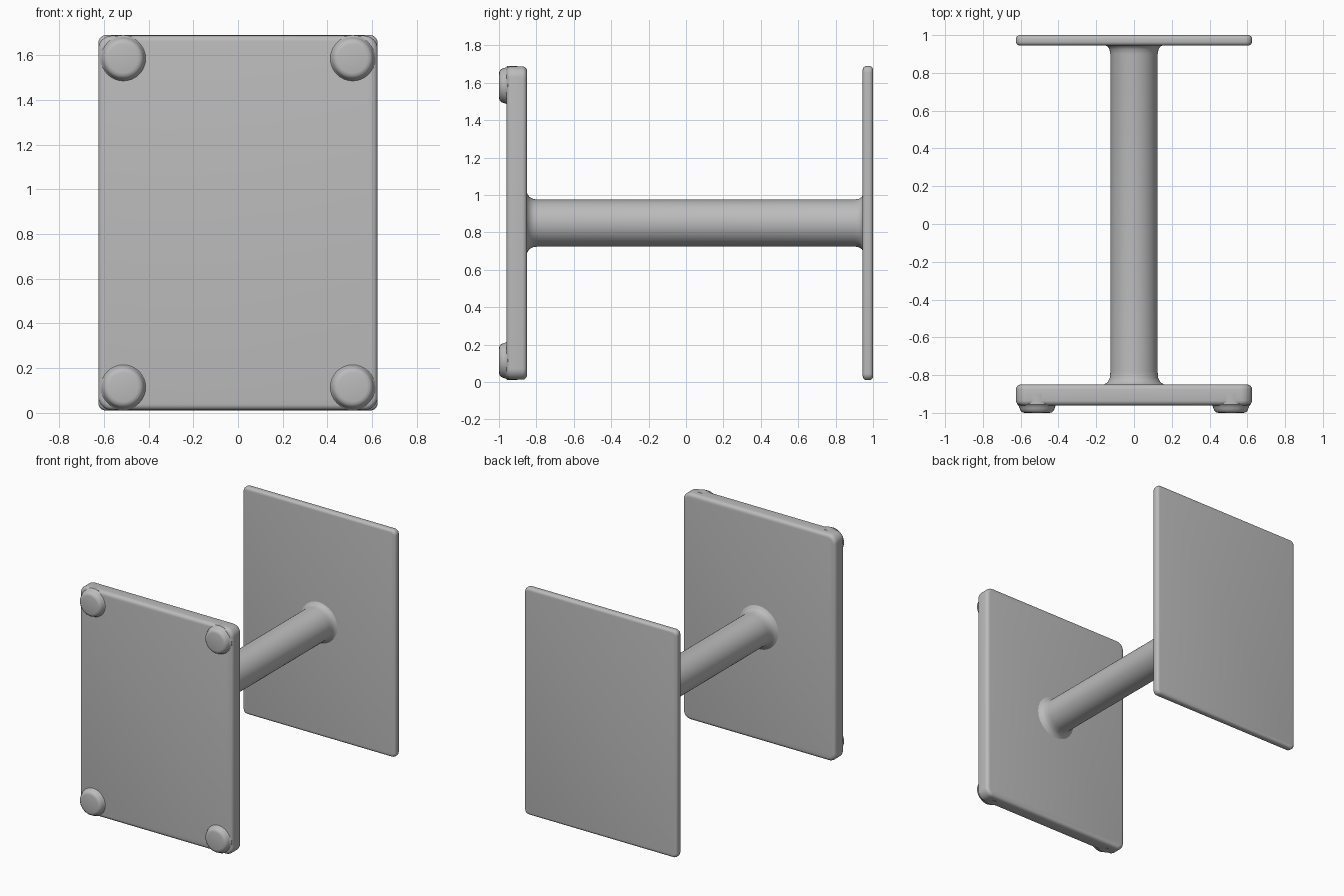
import bpy, bmesh, math
from mathutils import Matrix

if "Cube" in bpy.data.objects:
    bpy.data.objects.remove(bpy.data.objects["Cube"])

MID_Z = 0.85
grey = bpy.data.materials.new("matte grey")
grey.diffuse_color = (0.5, 0.5, 0.5, 1)
grey.use_nodes = True
grey.node_tree.nodes["Principled BSDF"].inputs["Base Color"].default_value = grey.diffuse_color


def finish(name, bm):
    bmesh.ops.recalc_face_normals(bm, faces=bm.faces)
    me = bpy.data.meshes.new(name)
    bm.to_mesh(me)
    bm.free()
    me.materials.append(grey)
    ob = bpy.data.objects.new(name, me)
    bpy.context.collection.objects.link(ob)
    bpy.ops.object.select_all(action='DESELECT')
    ob.select_set(True)
    bpy.context.view_layer.objects.active = ob
    bpy.ops.object.shade_smooth_by_angle(angle=math.radians(40))
    return ob


def slab(name, width, height, y0, y1, corner, rim):
    """Upright plate with rounded corners and a softened rim."""
    bm = bmesh.new()
    size = Matrix.Diagonal((width, y1 - y0, height, 1))
    bmesh.ops.create_cube(bm, size=1, matrix=Matrix.Translation((0, (y0 + y1) / 2, MID_Z)) @ size)
    along_y = [e for e in bm.edges if abs(e.verts[0].co.y - e.verts[1].co.y) > 1e-4]
    bmesh.ops.bevel(bm, geom=along_y, offset=corner, segments=8, profile=0.5, affect='EDGES')
    outline = [e for e in bm.edges if abs(e.verts[0].co.y - e.verts[1].co.y) < 1e-4]
    bmesh.ops.bevel(bm, geom=outline, offset=rim, segments=4, profile=0.5, affect='EDGES')
    return finish(name, bm)


def lathe(name, profile, x, z, sides=48):
    """Spin (radius, y) points about an axis parallel to y, with capped ends."""
    bm = bmesh.new()
    rings = []
    for r, y in profile:
        rings.append([bm.verts.new((x + r * math.cos(2 * math.pi * i / sides), y,
                                    z + r * math.sin(2 * math.pi * i / sides)))
                      for i in range(sides)])
    for a, b in zip(rings, rings[1:]):
        for i in range(sides):
            j = (i + 1) % sides
            bm.faces.new((a[i], a[j], b[j], b[i]))
    bm.faces.new(rings[0])
    bm.faces.new(rings[-1])
    return finish(name, bm)


# Thick front plate and thin back plate
slab("front_plate", 1.25, 1.675, -0.96, -0.85, 0.06, 0.025)
slab("back_plate", 1.25, 1.68, 0.945, 1.0, 0.035, 0.02)

# Connecting post, flared where it meets each plate
lathe("post", [(0.165, -0.87), (0.16, -0.85), (0.14, -0.838), (0.128, -0.815), (0.125, -0.78),
               (0.125, 0.90), (0.13, 0.925), (0.14, 0.94), (0.155, 0.947), (0.155, 0.96)], 0, MID_Z)

# Four round pads near the corners of the front plate
pad = [(0.105, -0.90), (0.105, -0.955), (0.097, -0.963), (0.093, -0.975),
       (0.088, -0.988), (0.078, -0.997), (0.065, -1.0)]
for side, x in (("left", -0.513), ("right", 0.513)):
    for level, z in (("lower", 0.115), ("upper", 1.585)):
        lathe(f"{level}_{side}_pad", pad, x, z, 32)
